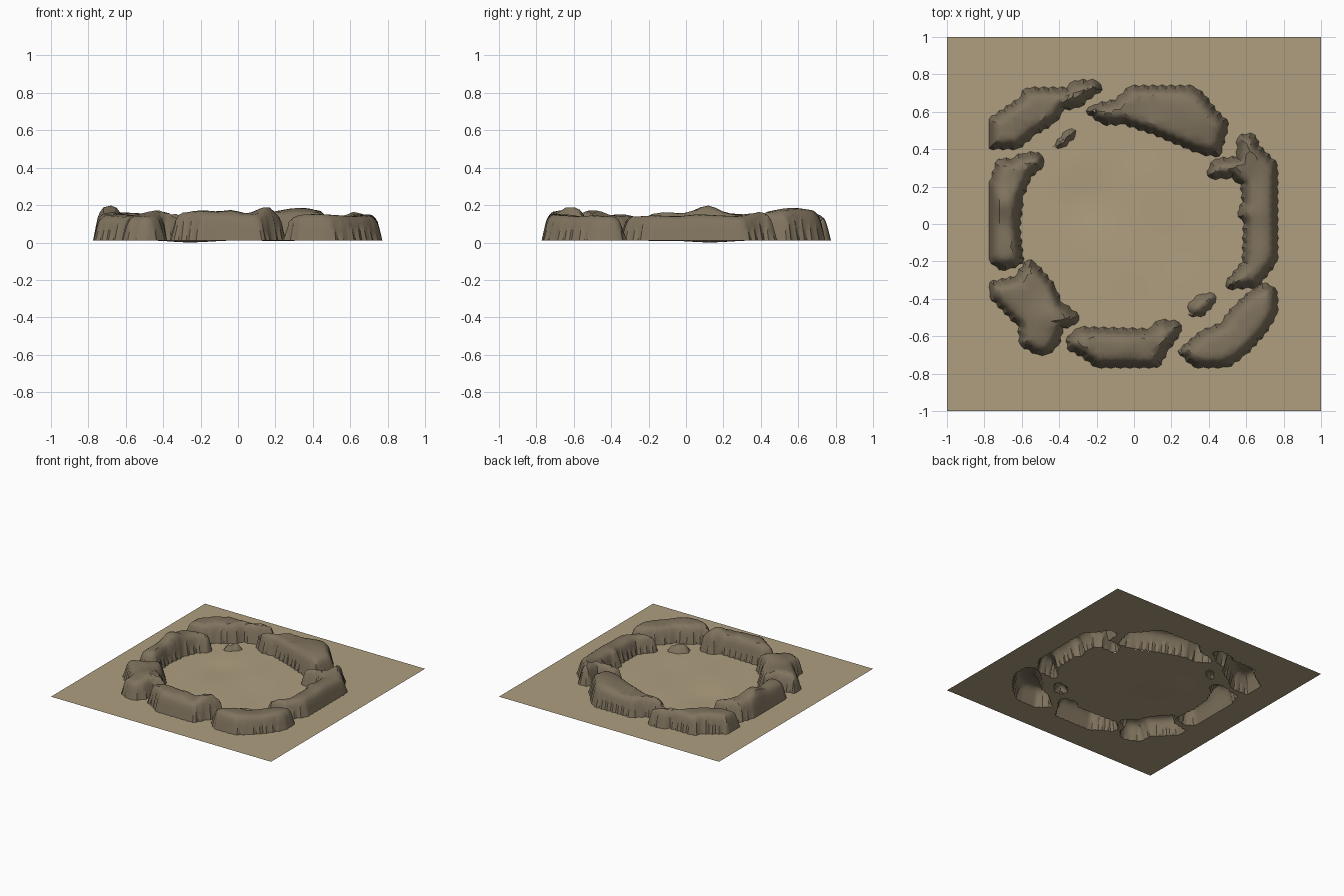
import bpy, math, random
from mathutils import Vector
from mathutils.geometry import delaunay_2d_cdt

if "Cube" in bpy.data.objects:
    bpy.data.objects.remove(bpy.data.objects["Cube"])

random.seed(4)
BASE = 0.011                      # level of the flat ground
RIM = [(0, 0), (.014, .45), (.024, .74), (.036, .9), (.056, 1)]   # wall profile: inset, height share


def material(name, col):
    m = bpy.data.materials.new(name)
    m.diffuse_color = (*col, 1)
    m.use_nodes = True
    m.node_tree.nodes["Principled BSDF"].inputs["Base Color"].default_value = m.diffuse_color
    return m


sand = material("sand", (0.43, 0.345, 0.215))
stone = material("brown stone", (0.215, 0.172, 0.112))


def jagged(pts):
    """Resample an outline (made counter-clockwise) with small scallops."""
    p = [Vector(q) for q in pts]
    n = len(p)
    if sum(p[i - 1].x * p[i].y - p[i].x * p[i - 1].y for i in range(n)) < 0:
        p.reverse()
    out = []
    for i in range(n):
        a, b = p[i], p[(i + 1) % n]
        d = b - a
        k = max(1, round(d.length / .025))
        nor = Vector((d.y, -d.x)).normalized()
        for j in range(k):
            q = a + d * (j / k) + nor * (.005 if j % 2 else -.005)
            out.append(Vector((max(-.775, min(.772, q.x)), max(-.772, min(.775, q.y)))))
    return out


def distance(q, poly):
    """Signed distance to an outline, positive inside."""
    best, inside = 9.0, False
    for i in range(len(poly)):
        ax, ay = poly[i - 1]
        bx, by = poly[i]
        dx, dy = bx - ax, by - ay
        t = ((q[0] - ax) * dx + (q[1] - ay) * dy) / (dx * dx + dy * dy + 1e-12)
        t = max(0, min(1, t))
        best = min(best, math.hypot(q[0] - ax - t * dx, q[1] - ay - t * dy))
        if (ay > q[1]) != (by > q[1]) and q[0] < ax + (q[1] - ay) * dx / dy:
            inside = not inside
    return best if inside else -best


def bump(x, y, cx, cy, r):
    return math.exp(-((x - cx) ** 2 + (y - cy) ** 2) / (r * r))


def ground_height(x, y):
    """Flat outside, shallow uneven basin in the middle."""
    fade = max(0, 1 - ((x * x + y * y) / .27) ** 2)
    ripple = .0025 * math.sin(9 * x + 4 * y) * math.sin(8 * y - 3 * x)
    return BASE + fade * (ripple - .0095 * bump(x, y, -.28, .14, .15))


def profile(d):
    for (d0, h0), (d1, h1) in zip(RIM, RIM[1:]):
        if d <= d1:
            return h0 + (h1 - h0) * max(0, d - d0) / (d1 - d0)
    return 1


def make_object(name, verts, faces, mat):
    used = sorted({i for f in faces for i in f})
    new = {o: i for i, o in enumerate(used)}
    me = bpy.data.meshes.new(name)
    me.from_pydata([verts[i] for i in used], [], [[new[i] for i in f] for f in faces])
    me.materials.append(mat)
    ob = bpy.data.objects.new(name, me)
    bpy.context.collection.objects.link(ob)
    bpy.ops.object.select_all(action='DESELECT')
    ob.select_set(True)
    bpy.context.view_layer.objects.active = ob
    bpy.ops.object.shade_smooth_by_angle(angle=math.radians(35))


outlines = []


def rock(name, pts, height, bumps=()):
    """Hollow rock over an outline; bumps are (x, y, radius, extra height)."""
    poly = jagged(pts)
    outlines.append(poly)
    n = len(poly)
    flat = list(poly)
    for d, _ in RIM[1:]:                       # inner wall rings
        for i in range(n):
            t = (poly[(i + 2) % n] - poly[i - 2]).normalized()
            q = poly[i] + Vector((-t.y, t.x)) * d
            if distance(q, poly) > d * .7:
                flat.append(q)
    for i in range(-20, 21):                   # top points
        for j in range(-20, 21):
            q = Vector((i * .04, j * .04))
            if distance(q, poly) > .065:
                flat.append(q)
    vs, _, fs, *_ = delaunay_2d_cdt(flat, [(i, (i + 1) % n) for i in range(n)], [], 0, 1e-4)
    verts = []
    for x, y in vs:
        top = height + sum(b[3] * bump(x, y, *b[:3]) for b in bumps)
        top += .004 * math.sin(21 * x + 3) * math.cos(19 * y)
        verts.append((x, y, BASE + (top - BASE) * profile(max(0, distance((x, y), poly)))))
    faces = [f for f in fs if distance(sum((vs[i] for i in f), Vector((0, 0))) / 3, poly) > 1e-5]
    make_object(name, verts, faces, stone)


# Ring of rocks
rock("rock_back_left", [(-.78, .40), (-.78, .56), (-.62, .67), (-.58, .73), (-.36, .73), (-.32, .77), (-.20, .77),
     (-.165, .72), (-.25, .66), (-.29, .62), (-.37, .61), (-.42, .54), (-.52, .48), (-.62, .40)],
     .15, [(-.6, .6, .1, .01)])
rock("rock_back", [(-.26, .60), (-.22, .64), (-.10, .665), (-.02, .74), (.32, .74), (.38, .69), (.44, .61),
     (.51, .54), (.46, .36), (.36, .37), (.10, .48), (-.05, .53), (-.17, .53)],
     .155, [(.33, .58, .13, .03)])
rock("rock_right", [(.55, .46), (.57, .485), (.65, .48), (.67, .42), (.77, .32), (.77, -.20), (.66, -.34),
     (.50, -.35), (.49, -.31), (.58, -.20), (.585, 0), (.55, .06), (.58, .12), (.57, .21), (.52, .245),
     (.41, .24), (.385, .28), (.43, .35), (.55, .36)],
     .14, [(.63, .38, .08, .025), (.68, .05, .08, .012)])
rock("rock_front_right", [(.71, -.31), (.77, -.36), (.77, -.48), (.70, -.59), (.60, -.70), (.50, -.77),
     (.32, -.77), (.23, -.68), (.36, -.57), (.46, -.53), (.53, -.44), (.62, -.36)],
     .14, [(.4, -.68, .1, .015)])
rock("rock_front", [(-.29, -.55), (-.36, -.60), (-.36, -.67), (-.28, -.71), (-.20, -.77), (.13, -.77),
     (.19, -.67), (.26, -.57), (.24, -.52), (.14, -.51), (.07, -.56)],
     .15, [(.15, -.62, .07, .045), (-.2, -.65, .1, .025), (-.03, -.65, .06, .02)])
rock("rock_front_left", [(-.57, -.19), (-.53, -.20), (-.42, -.33), (-.39, -.41), (-.29, -.49), (-.31, -.54),
     (-.38, -.56), (-.40, -.65), (-.46, -.70), (-.52, -.70), (-.61, -.65), (-.62, -.55), (-.775, -.39),
     (-.775, -.31), (-.64, -.28)],
     .14, [(-.42, -.5, .09, .035), (-.6, -.35, .08, .01)])
rock("rock_left", [(-.53, .385), (-.60, .38), (-.66, .35), (-.73, .35), (-.78, .20), (-.78, -.19), (-.72, -.25),
     (-.66, -.24), (-.59, -.21), (-.61, -.02), (-.59, .15), (-.55, .25), (-.48, .31), (-.49, .37)],
     .15, [(-.68, .12, .08, .05), (-.65, -.12, .07, .015)])

# Two low stones inside the ring
rock("small_stone_left", [(-.44, .41), (-.38, .405), (-.31, .47), (-.31, .505), (-.36, .505)], .075)
rock("small_stone_right", [(.29, -.49), (.36, -.50), (.44, -.42), (.43, -.37), (.36, -.37), (.29, -.42)], .065)

# Ground sheet, open beneath each rock
flat = [Vector(c) for c in ((-1, -1), (1, -1), (1, 1), (-1, 1))]
edges = [(i, (i + 1) % 4) for i in range(4)]
for poly in outlines:
    s, n = len(flat), len(poly)
    flat += poly
    edges += [(s + i, s + (i + 1) % n) for i in range(n)]
for i in range(-14, 15):
    for j in range(-14, 15):
        q = Vector((i * .04, j * .04))
        if q.length < .56 and all(distance(q, p) < -.02 for p in outlines):
            flat.append(q)
vs, _, fs, *_ = delaunay_2d_cdt(flat, edges, [], 0, 1e-4)
faces = [f for f in fs
         if all(distance(sum((vs[i] for i in f), Vector((0, 0))) / 3, p) < 0 for p in outlines)]
make_object("ground", [(x, y, ground_height(x, y)) for x, y in vs], faces, sand)
